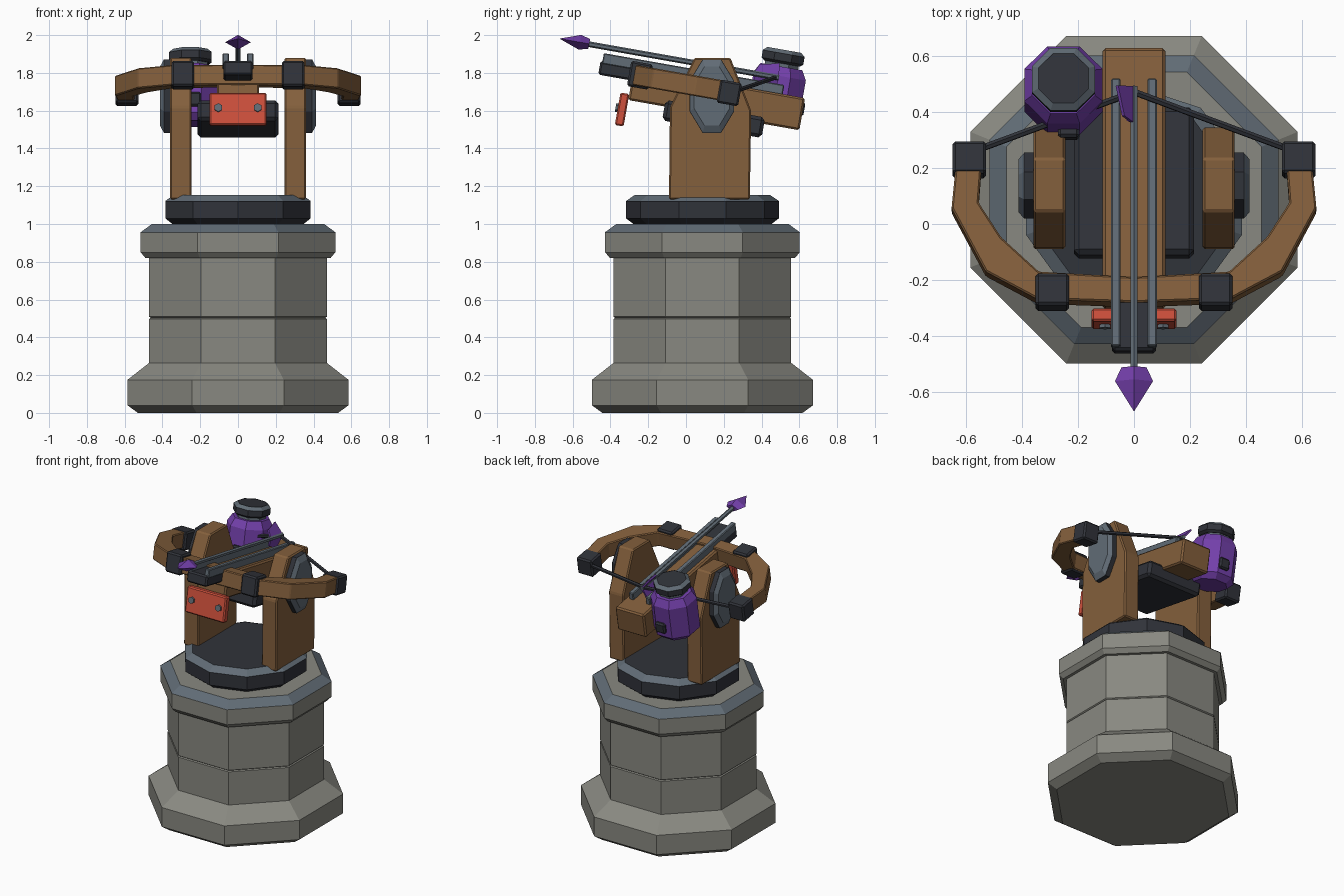
import bpy, bmesh
from math import pi, cos, sin, radians
from mathutils import Matrix, Vector

if "Cube" in bpy.data.objects:
    bpy.data.objects.remove(bpy.data.objects["Cube"])


def mat(name, r, g, b):
    m = bpy.data.materials.new(name)
    m.diffuse_color = (r, g, b, 1)
    m.use_nodes = True
    m.node_tree.nodes["Principled BSDF"].inputs["Base Color"].default_value = m.diffuse_color
    return m


STONE = mat("stone", 0.25, 0.25, 0.22)
WOOD = mat("wood", 0.23, 0.115, 0.045)
DARK = mat("dark_iron", 0.03, 0.033, 0.042)
SLATE = mat("slate_iron", 0.12, 0.15, 0.18)
PURPLE = mat("purple", 0.17, 0.05, 0.40)
RED = mat("red", 0.62, 0.08, 0.045)

# Tilted frame of the weapon: x across, y back along the stock, z up from it
TILT = Matrix.Translation((0, 0.135, 1.68)) @ Matrix.Rotation(radians(-10), 4, 'X')
BASE = Matrix.Translation((0, 0.087, 0))


def finish(name, bm, material, frame, bevel=0.0):
    bmesh.ops.recalc_face_normals(bm, faces=bm.faces)
    if bevel:
        bmesh.ops.bevel(bm, geom=bm.edges[:], offset=bevel, segments=1, affect='EDGES')
    bm.transform(frame)
    me = bpy.data.meshes.new(name)
    bm.to_mesh(me)
    bm.free()
    me.materials.append(material)
    ob = bpy.data.objects.new(name, me)
    bpy.context.collection.objects.link(ob)
    return ob


def box(name, lo, hi, material, frame=TILT, bevel=0.01):
    lo, hi = Vector(lo), Vector(hi)
    bm = bmesh.new()
    bmesh.ops.create_cube(bm, size=1)
    bm.transform(Matrix.Translation((lo + hi) / 2) @ Matrix.Diagonal((*(hi - lo), 1)))
    return finish(name, bm, material, frame, bevel)


def lathe(name, profile, n, material, frame, phase=0.5, caps=True):
    # profile of (flat radius, height) pairs turned into an n-sided solid
    bm = bmesh.new()
    rings = []
    for r, z in profile:
        R = r / cos(pi / n)
        rings.append([bm.verts.new((R * cos(2 * pi * (i + phase) / n),
                                    R * sin(2 * pi * (i + phase) / n), z)) for i in range(n)])
    for a, b in zip(rings, rings[1:]):
        for i in range(n):
            j = (i + 1) % n
            bm.faces.new((a[i], a[j], b[j], b[i]))
    if caps:
        bm.faces.new(rings[0][::-1])
        bm.faces.new(rings[-1])
    return finish(name, bm, material, frame)


def prism(name, pts, lo, hi, axis, material, frame, bevel=0.0):
    # outline extruded along x (pts = y,z) or along z (pts = x,y)
    bm = bmesh.new()
    put = (lambda p, h: (h, *p)) if axis == 'x' else (lambda p, h: (*p, h))
    a = [bm.verts.new(put(p, lo)) for p in pts]
    b = [bm.verts.new(put(p, hi)) for p in pts]
    bm.faces.new(a)
    bm.faces.new(b[::-1])
    for i in range(len(pts)):
        j = (i + 1) % len(pts)
        bm.faces.new((a[i], a[j], b[j], b[i]))
    return finish(name, bm, material, frame, bevel)


def rod(name, p, q, r, n, material):
    p, q = Vector(p), Vector(q)
    rot = (q - p).to_track_quat('Z', 'Y').to_matrix().to_4x4()
    return lathe(name, [(r, 0), (r, (q - p).length)], n, material,
                 TILT @ Matrix.Translation(p) @ rot)


# Stone pedestal
lathe("pedestal", [(.53, 0), (.585, .04), (.585, .175), (.47, .265), (.47, .497), (.463, .503),
                   (.47, .509), (.47, .82), (.49, .82), (.515, .85), (.515, .955), (.456, .998)],
      8, STONE, BASE)
lathe("pedestal_trim", [(.516, .956), (.456, 1.0)], 8, SLATE, BASE, caps=False)

# Turntable
lathe("turntable", [(.345, .998), (.385, 1.03), (.385, 1.12), (.34, 1.152)], 10, DARK, BASE, 0.5)
lathe("turntable_trim", [(.386, 1.121), (.34, 1.154)], 10, SLATE, BASE, 0.5, caps=False)

# Side posts and pivot plates
post = [(-.09, 1.13), (.338, 1.13), (.345, 1.6), (.235, 1.88), (.045, 1.88), (-.085, 1.62)]
for s, side in ((-1, "left"), (1, "right")):
    lo, hi = sorted((s * .245, s * .36))
    prism(f"{side}_post", post, lo, hi, 'x', WOOD, Matrix.Identity(4), .008)
    turn = (Matrix.Translation((s * .358, .137, 1.677)) @ Matrix.Diagonal((1, .118, .195, 1))
            @ Matrix.Rotation(s * pi / 2, 4, 'Y'))
    lathe(f"{side}_pivot_plate", [(1, 0), (1, .035)], 8, DARK, turn)
    lathe(f"{side}_pivot_face", [(1, .034), (.8, .055)], 8, SLATE, turn)

# Stock, cradle and rails
box("stock", (-.112, -.43, -.1), (.112, .49, .073), WOOD)
box("cradle", (-.215, -.235, -.175), (.215, .3, -.065), DARK, bevel=.018)
box("trough_nose", (-.078, -.61, .005), (.078, -.40, .08), DARK)
for s, side in ((-1, "left"), (1, "right")):
    lo, hi = sorted((s * .048, s * .082))
    box(f"{side}_rail", (lo, -.6, .065), (hi, .37, .122), SLATE, bevel=.005)

# Bow with clamps, tip caps and string
outer = [(0, -.437), (.345, -.425), (.53, -.325), (.652, -.095), (.637, .06)]
inner = [(.545, .06), (.555, -.075), (.475, -.20), (.34, -.325), (0, -.345)]
half = outer + inner
plan = half + [(-x, y) for x, y in half[-2:0:-1]]
prism("bow", plan, -.018, .09, 'z', WOOD, TILT, .006)
for s, side in ((-1, "left"), (1, "right")):
    for part, x, y, z, h in (("clamp", .292, -.392, .04, .068), ("tip_cap", .588, .09, .03, .062)):
        box(f"{side}_bow_{part}", (s * x - .06, y - .058, z - h), (s * x + .06, y + .058, z + h), DARK)
    rod(f"{side}_string", (s * .57, .12, .045), (0, .315, .152), .011, 6, DARK)

# Bolt
rod("bolt_shaft", (0, -.7, .155), (0, .335, .155), .013, 6, SLATE)
head = (TILT @ Matrix.Translation((0, 0, .157)) @ Matrix.Rotation(pi / 2, 4, 'X')
        @ Matrix.Diagonal((1, .58, 1, 1)))
k = cos(pi / 4)
lathe("bolt_head", [(.045 * k, .685), (.068 * k, .735), (.001, .843)], 4, PURPLE, head, 0)
for i, ang in enumerate((40, 160)):
    fin = TILT @ Matrix.Translation((0, 0, .155)) @ Matrix.Rotation(radians(-ang), 4, 'Y')
    prism(f"bolt_fin_{i + 1}", [(.2, 0), (.22, .06), (.325, .095), (.335, 0)],
          -.006, .006, 'x', PURPLE, fin)

# Red front plate with rivets
box("front_plate", (-.152, -.477, -.242), (.152, -.43, -.068), RED, bevel=.008)
for s, side in ((-1, "left"), (1, "right")):
    rod(f"{side}_rivet", (s * .104, -.46, -.15), (s * .104, -.489, -.15), .02, 6, SLATE)

# Canister
can = TILT @ Matrix.Translation((-.252, .338, 0))
lathe("canister", [(.105, -.092), (.14, -.055), (.14, .165), (.112, .215)], 8, PURPLE, can)
lathe("canister_collar", [(.09, .2), (.09, .25)], 8, SLATE, can)
lathe("canister_lid", [(.095, .232), (.112, .245), (.112, .285), (.09, .303)], 8, DARK, can)
lathe("canister_lid_trim", [(.113, .286), (.09, .305)], 8, SLATE, can, caps=False)
box("canister_strap", (-.272, .17, -.025), (-.195, .497, .05), DARK)
